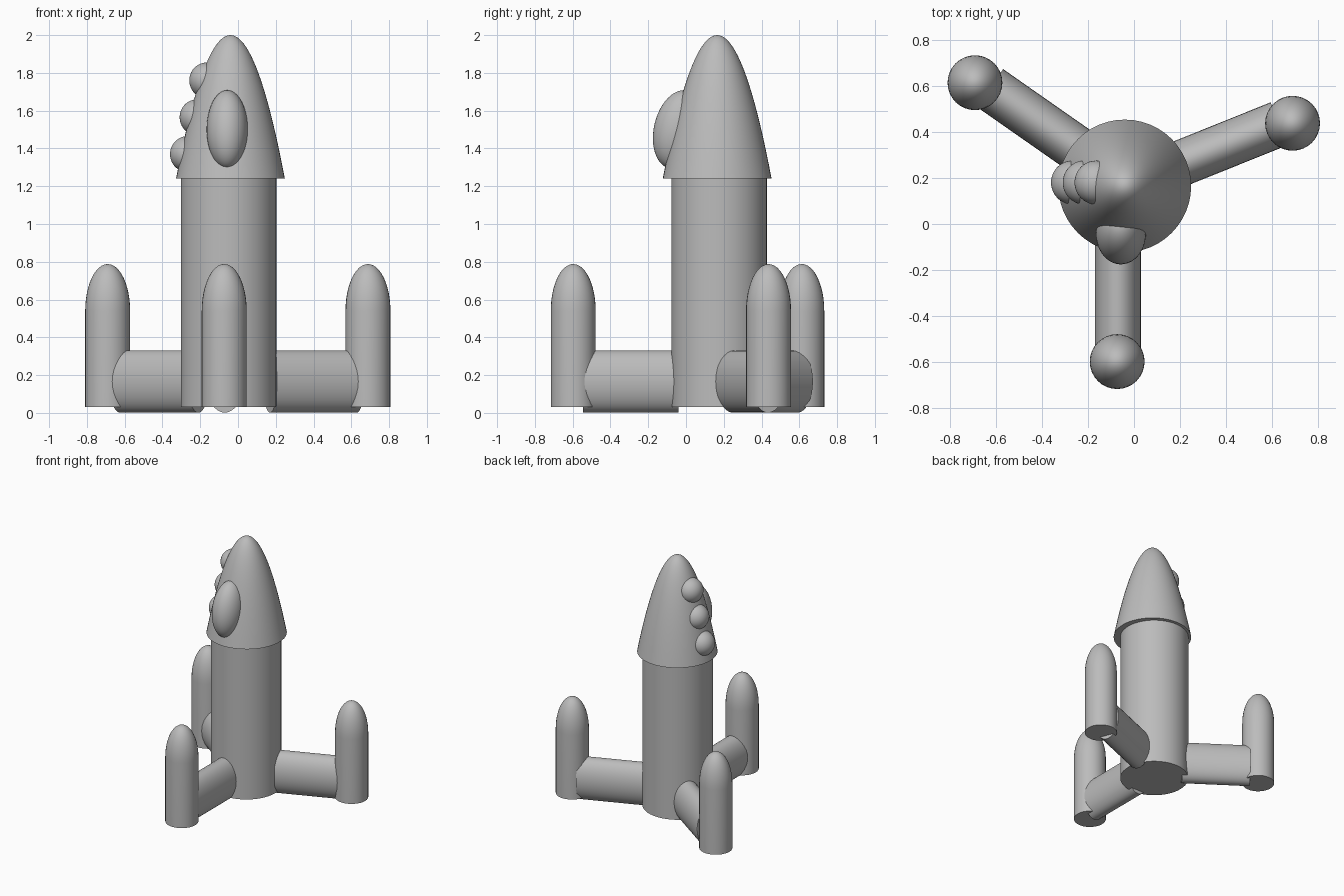
import bpy, bmesh, math
from mathutils import Matrix, Vector

if "Cube" in bpy.data.objects:
    bpy.data.objects.remove(bpy.data.objects["Cube"])

grey = bpy.data.materials.new("plain_grey")
grey.use_nodes = True
colour = (0.5, 0.5, 0.5, 1)
grey.diffuse_color = colour
grey.node_tree.nodes["Principled BSDF"].inputs["Base Color"].default_value = colour


def finish(name, bm, matrix):
    """Turn a bmesh into a smooth, sharp-edged grey object."""
    bmesh.ops.recalc_face_normals(bm, faces=bm.faces)
    mesh = bpy.data.meshes.new(name)
    bm.to_mesh(mesh)
    bm.free()
    mesh.materials.append(grey)
    obj = bpy.data.objects.new(name, mesh)
    obj.matrix_world = matrix
    bpy.context.collection.objects.link(obj)
    bpy.ops.object.select_all(action="DESELECT")
    obj.select_set(True)
    bpy.context.view_layer.objects.active = obj
    bpy.ops.object.shade_smooth_by_angle(angle=math.radians(35))


def lathe(name, profile, matrix, sides=48):
    """Closed solid of revolution about z from (radius, height) points."""
    bm = bmesh.new()
    points = [(0, profile[0][1])] + profile
    verts = [bm.verts.new((r, 0, z)) for r, z in points]
    edges = [bm.edges.new(pair) for pair in zip(verts, verts[1:])]
    bmesh.ops.spin(bm, geom=verts + edges, axis=(0, 0, 1), cent=(0, 0, 0),
                   angle=math.tau, steps=sides, use_merge=True)
    bmesh.ops.remove_doubles(bm, verts=bm.verts, dist=1e-5)
    finish(name, bm, matrix)


def ellipsoid(name, centre, radii, tilt=0):
    bm = bmesh.new()
    bmesh.ops.create_uvsphere(bm, u_segments=40, v_segments=24, radius=1)
    bmesh.ops.scale(bm, vec=radii, verts=bm.verts)
    finish(name, bm, Matrix.Translation(centre) @ Matrix.Rotation(tilt, 4, "X"))


# Body tube
lathe("body", [(0.253, 0.03), (0.253, 1.25), (0, 1.25)],
      Matrix.Translation((-0.05, 0.175, 0)))

# Parabolic nose cone
steps = 24
nose = [(0.288 * (1 - i / steps), 1.24 + 0.76 * (1 - (1 - i / steps) ** 2))
        for i in range(steps + 1)]
lathe("nose_cone", nose, Matrix.Translation((-0.04, 0.165, 0)))

# Booster pods with domed tops, each joined to the body by an oval strut
pod = [(0.119, 0.03)] + [
    (0.119 * math.cos(a), 0.54 + 0.248 * math.sin(a))
    for a in (math.pi / 2 * i / 12 for i in range(13))]
layout = {
    "front": ((-0.073, -0.597), (-0.07, -0.04), (-0.07, -0.545)),
    "left": ((0.688, 0.437), (0.17, 0.25), (0.63, 0.435)),
    "right": ((-0.69, 0.613), (-0.21, 0.3), (-0.625, 0.59)),
}
for side, (pod_at, inner, outer) in layout.items():
    lathe(side + "_booster", pod, Matrix.Translation((*pod_at, 0)), 32)
    start, end = Vector((*inner, 0.166)), Vector((*outer, 0.166))
    along = end - start
    turn = Matrix.Rotation(math.atan2(along.y, along.x), 4, "Z")
    oval = Matrix.Diagonal((1, 0.1, 0.165, 1))
    lathe(side + "_strut", [(1, 0), (1, along.length), (0, along.length)],
          Matrix.Translation(start) @ turn @ oval
          @ Matrix.Rotation(math.pi / 2, 4, "Y"), 32)

# Large tilted window on the front of the nose
ellipsoid("front_window", (-0.057, -0.04, 1.5), (0.109, 0.13, 0.212), math.radians(-13))

# Row of three round portholes up the right side
for i in range(3):
    ellipsoid(f"porthole_{i + 1}", (-0.267 + 0.051 * i, 0.18, 1.37 + 0.195 * i),
              (0.093, 0.095, 0.095))
